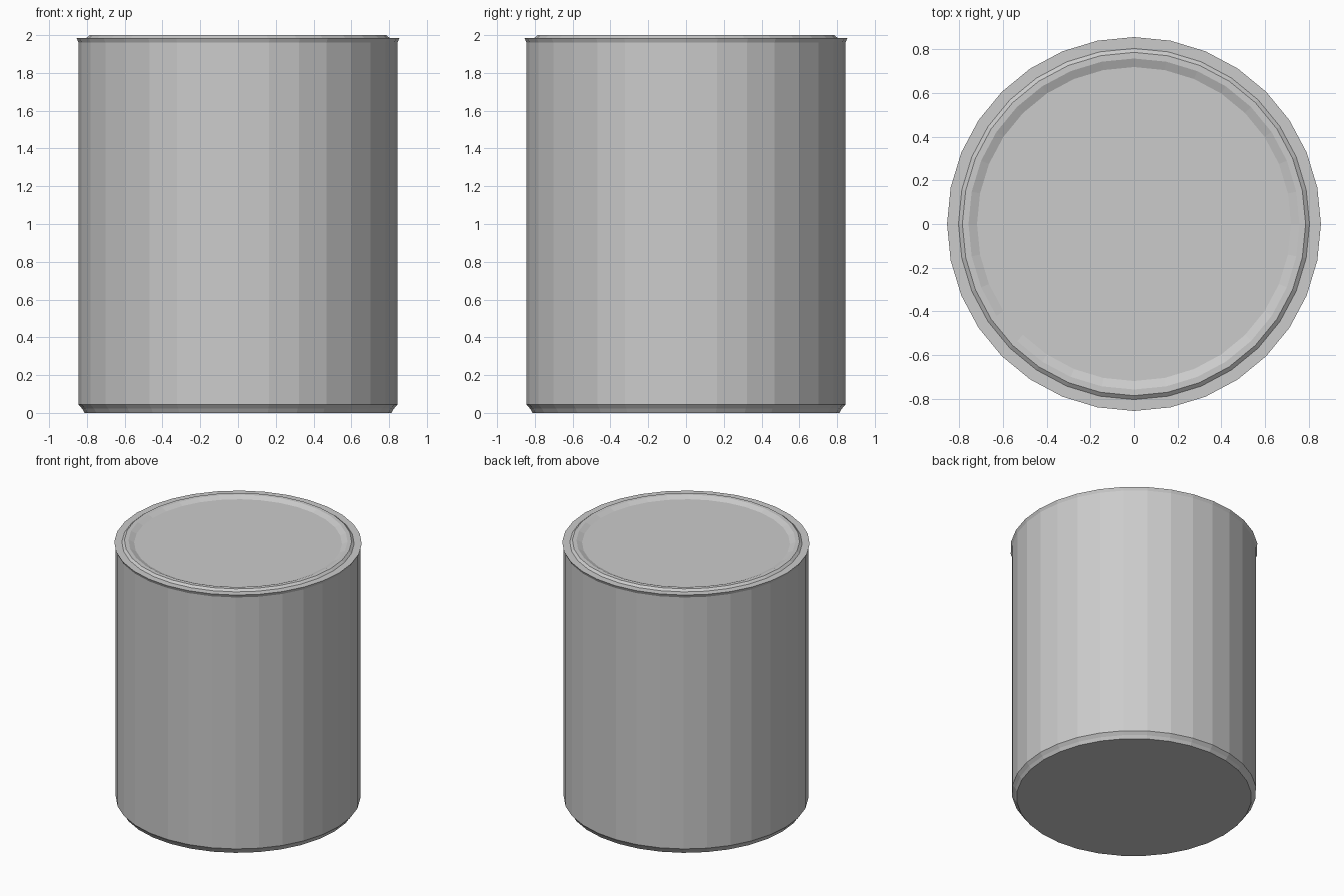
import bpy, bmesh
from math import sin, cos, pi

if "Cube" in bpy.data.objects:
    bpy.data.objects.remove(bpy.data.objects["Cube"])

SIDES = 32

# (radius, height) from the base, up the wall, over the rim to the recessed lid
PROFILE = [
    (0.812, 0.0), (0.825, 0.022), (0.845, 0.045),   # chamfered base
    (0.845, 1.962), (0.855, 1.985),                 # wall and flared lip
    (0.803, 1.985), (0.785, 2.0), (0.757, 2.0),     # raised bead
    (0.718, 1.983),                                 # recessed lid edge
]


def lathe(name, profile, sides):
    bm = bmesh.new()
    rings = [[bm.verts.new((r * cos(2 * pi * i / sides), r * sin(2 * pi * i / sides), z))
              for i in range(sides)] for r, z in profile]
    for low, high in zip(rings, rings[1:]):
        for i in range(sides):
            j = (i + 1) % sides
            bm.faces.new((low[i], low[j], high[j], high[i]))
    # flat base and lid
    bm.faces.new(rings[0][::-1])
    bm.faces.new(rings[-1])
    mesh = bpy.data.meshes.new(name)
    bm.to_mesh(mesh)
    bm.free()
    obj = bpy.data.objects.new(name, mesh)
    bpy.context.collection.objects.link(obj)
    return obj


lathe("can_body", PROFILE, SIDES)
